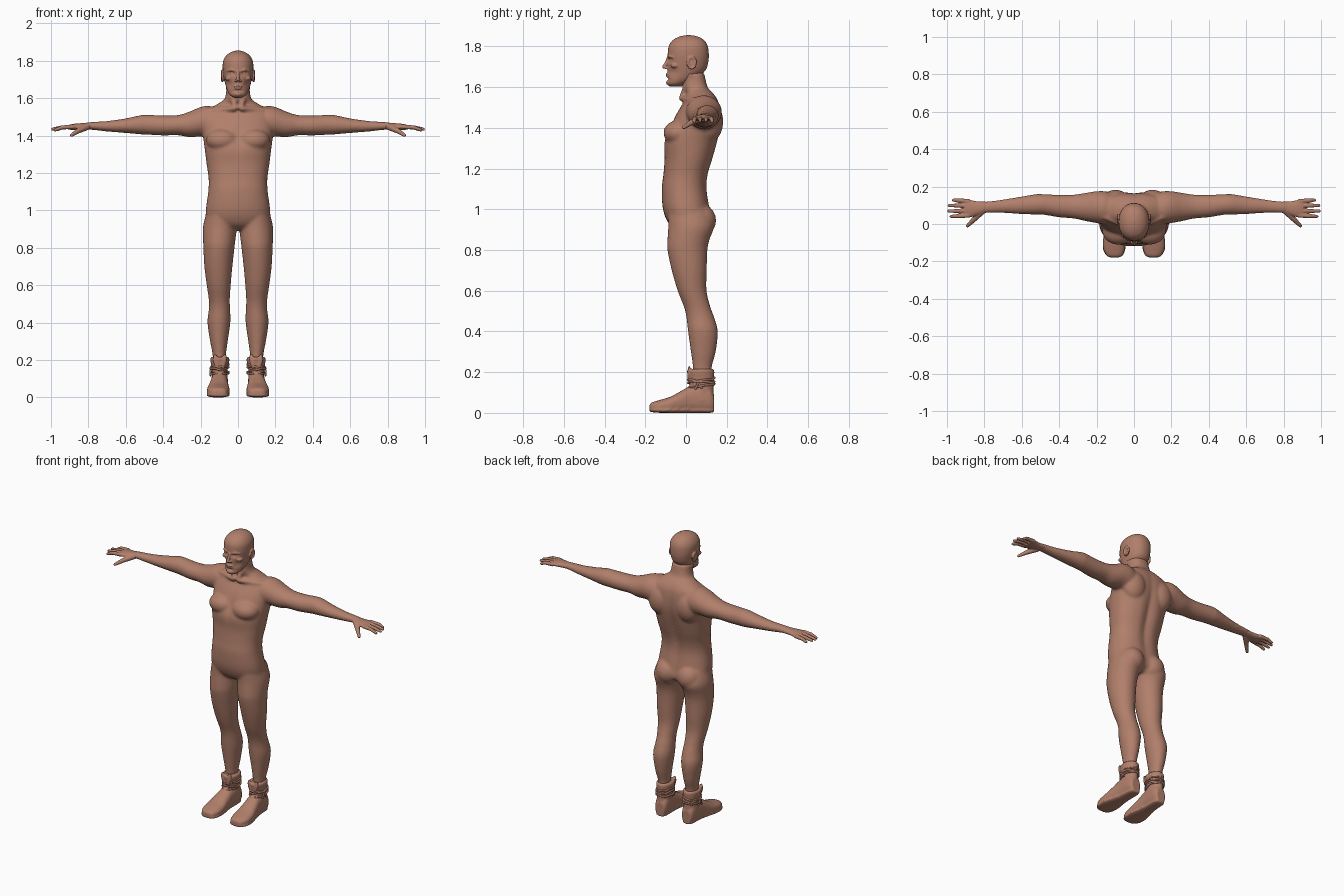
import bpy, bmesh, math
from mathutils import Vector, Matrix

skin = bpy.data.materials.new("skin_brown")
skin.diffuse_color = (0.44, 0.212, 0.147, 1)


def power(v, n):
    return math.copysign(abs(v) ** (2 / n), v)


def loft(bm, rows, axis="Z", side=1, n=2.0, segs=48, steps=5):
    """Smooth skin through (position, centre1, centre2, radius1, radius2) rows."""
    pts = [Vector(r) for r in rows]
    path = []
    for i in range(len(pts) - 1):
        a, b, c, d = pts[max(i - 1, 0)], pts[i], pts[i + 1], pts[min(i + 2, len(pts) - 1)]
        for k in range(steps):
            t = k / steps
            path.append(0.5 * (2 * b + (c - a) * t + (2 * a - 5 * b + 4 * c - d) * t ** 2
                               + (3 * b - a - 3 * c + d) * t ** 3))
    path.append(pts[-1])
    rings = []
    for p, c1, c2, r1, r2 in path:
        ring = []
        for k in range(segs):
            ang = 2 * math.pi * k / segs
            u, v = c1 + r1 * power(math.cos(ang), n), c2 + r2 * power(math.sin(ang), n)
            co = {"Z": (u, v, p), "X": (p, u, v), "Y": (u, p, v)}[axis]
            ring.append(bm.verts.new((co[0] * side, co[1], co[2])))
        rings.append(ring)
    for a, b in zip(rings, rings[1:]):
        for k in range(segs):
            j = (k + 1) % segs
            bm.faces.new((a[k], a[j], b[j], b[k]))
    bm.faces.new(rings[0])
    bm.faces.new(rings[-1])


def ball(bm, centre, size, tilt=0, axis="X"):
    m = Matrix.Translation(centre) @ Matrix.Rotation(tilt, 4, axis) @ Matrix.Diagonal((*size, 1))
    bmesh.ops.create_uvsphere(bm, u_segments=24, v_segments=16, radius=1, matrix=m)


def limb(bm, points, radii):
    """Round-ended chain of tapered cylinders."""
    for p, r in zip(points, radii):
        ball(bm, p, (r, r, r))
    for i in range(len(points) - 1):
        p, q = Vector(points[i]), Vector(points[i + 1])
        m = Matrix.Translation((p + q) / 2) @ (q - p).to_track_quat("Z", "Y").to_matrix().to_4x4()
        bmesh.ops.create_cone(bm, cap_ends=True, segments=16, radius1=radii[i],
                              radius2=radii[i + 1], depth=(q - p).length, matrix=m)


def dent(bm, centre, size, push):
    for v in bm.verts:
        d = sum(((v.co[i] - centre[i]) / size[i]) ** 2 for i in range(3))
        v.co += Vector(push) * math.exp(-d)


def fuse(name, bm, voxel, smooth):
    """Blend all overlapping pieces into one smooth skin."""
    bmesh.ops.recalc_face_normals(bm, faces=bm.faces)
    me = bpy.data.meshes.new(name)
    bm.to_mesh(me)
    bm.free()
    me.materials.append(skin)
    ob = bpy.data.objects.new(name, me)
    bpy.context.collection.objects.link(ob)
    mod = ob.modifiers.new("blend", "REMESH")
    mod.mode, mod.voxel_size, mod.use_smooth_shade = "VOXEL", voxel, True
    mod = ob.modifiers.new("soften", "SMOOTH")
    mod.factor, mod.iterations = 0.5, smooth
    return ob


# Torso with neck
bm = bmesh.new()
loft(bm, [(.895, 0, .02, .09, .06), (.93, 0, .02, .165, .105), (1.0, 0, .003, .172, .116),
          (1.1, 0, -.007, .159, .112), (1.17, 0, 0, .157, .111), (1.25, 0, .015, .168, .12),
          (1.33, 0, .025, .178, .132), (1.4, 0, .045, .187, .125), (1.47, 0, .062, .19, .108),
          (1.53, 0, .075, .172, .085), (1.57, 0, .068, .108, .067), (1.6, 0, .045, .07, .062),
          (1.67, 0, .033, .061, .057)], n=2.3)
dent(bm, (0, .15, 1.22), (.03, .08, .25), (0, -.02, 0))    # spine groove
dent(bm, (0, -.1, 1.39), (.02, .06, .07), (0, .01, 0))     # breastbone
for s in (1, -1):
    ball(bm, (s * .083, -.035, 1.375), (.088, .076, .062))             # chest muscle
    ball(bm, (s * .1, .115, 1.43), (.08, .068, .1))                    # shoulder blade
    ball(bm, (s * .078, .062, .945), (.08, .086, .085))                # buttock
    limb(bm, [(s * .012, -.022, 1.55), (s * .055, .02, 1.66)], [.013, .013])   # neck muscle
    limb(bm, [(s * .02, -.025, 1.545), (s * .16, .04, 1.535)], [.012, .014])   # collarbone
    # Legs
    loft(bm, [(1.0, .09, .01, .075, .1), (.92, .096, .025, .09, .112), (.85, .1, .012, .087, .103),
              (.8, .102, .007, .083, .098), (.7, .105, .016, .075, .086), (.6, .103, .03, .064, .071),
              (.52, .1, .055, .056, .065), (.47, .099, .07, .057, .068), (.4, .102, .083, .061, .073),
              (.3, .102, .085, .047, .061), (.22, .1, .08, .035, .046), (.12, .1, .08, .034, .044)],
         side=s)
    # Arms
    loft(bm, [(.08, .08, 1.46, .075, .07), (.15, .086, 1.474, .088, .084), (.2, .09, 1.474, .085, .079),
              (.26, .091, 1.46, .075, .068), (.32, .093, 1.456, .064, .054), (.4, .096, 1.454, .06, .053),
              (.48, .104, 1.458, .055, .053), (.52, .105, 1.458, .055, .051), (.6, .1, 1.453, .047, .039),
              (.7, .095, 1.45, .036, .028), (.78, .09, 1.452, .031, .021), (.83, .088, 1.45, .033, .017)],
         "X", s)
fuse("body", bm, .008, 6)

# Head with face
bm = bmesh.new()
loft(bm, [(1.602, 0, -.05, .02, .028), (1.615, 0, -.045, .042, .046), (1.64, 0, -.022, .057, .07),
          (1.68, 0, .002, .069, .092), (1.72, 0, .009, .077, .1), (1.76, 0, .011, .082, .101),
          (1.8, 0, .011, .079, .096), (1.83, 0, .012, .061, .077), (1.848, 0, .013, .034, .044),
          (1.855, 0, .013, .006, .008)], n=2.15)
for s in (1, -1):
    dent(bm, (s * .033, -.08, 1.733), (.017, .03, .011), (0, .015, 0))         # eye socket
    dent(bm, (s * .045, -.06, 1.675), (.02, .03, .022), (-s * .004, .006, 0))  # cheek hollow
dent(bm, (0, -.09, 1.638), (.03, .03, .008), (0, .007, 0))
for s in (1, -1):
    ball(bm, (s * .032, -.064, 1.732), (.013, .013, .010))                     # eye
    limb(bm, [(s * .012, -.083, 1.746), (s * .034, -.08, 1.752), (s * .055, -.062, 1.747)],
         [.008, .009, .007])                                                   # brow
    ball(bm, (s * .05, -.052, 1.706), (.02, .024, .014))                       # cheekbone
    ball(bm, (s * .011, -.096, 1.694), (.008, .011, .007))                     # nostril
    limb(bm, [(s * .084, .028 + .02 * math.cos(a), 1.72 + .028 * math.sin(a))
              if k else (s * .081, .018, 1.695)
              for k, a in enumerate([0, 3.3, 2.3, 1.3, .3, -.7, -1.5])],
         [.006] + [.0065] * 6)                                                 # ear rim
    ball(bm, (s * .079, .028, 1.718), (.008, .018, .026))
limb(bm, [(0, -.088, 1.742), (0, -.096, 1.718), (0, -.108, 1.699)], [.008, .008, .009])  # nose
ball(bm, (0, -.089, 1.663), (.024, .011, .0055))                               # upper lip
ball(bm, (0, -.087, 1.652), (.02, .011, .0055))                                # lower lip
ball(bm, (0, -.082, 1.622), (.023, .016, .014))                                # chin
fuse("head", bm, .0035, 2)

for s, word in ((1, "left"), (-1, "right")):
    # Hand with four fingers and a thumb
    bm = bmesh.new()
    loft(bm, [(.79, .09, 1.451, .03, .018), (.83, .085, 1.449, .035, .018), (.87, .082, 1.447, .045, .017),
              (.905, .083, 1.445, .046, .013)], "X", s)
    for y, tip, drop in ((.122, .965, .012), (.097, .988, .008), (.071, .991, .01), (.046, .978, .014)):
        limb(bm, [(s * .885, y, 1.447), (s * .94, y + (y - .083) * .1, 1.444),
                  (s * tip, y + (y - .083) * .15, 1.444 - drop)], [.0125, .011, .0085])
    limb(bm, [(s * .81, .07, 1.446), (s * .855, .025, 1.425), (s * .89, -.01, 1.402)],
         [.018, .014, .009])
    fuse(word + "_hand", bm, .004, 2)

    # Soft shoe with ankle cuff
    bm = bmesh.new()
    loft(bm, [(-.179, .104, .026, .022, .012), (-.168, .104, .029, .042, .022), (-.13, .106, .032, .058, .031),
              (-.08, .105, .039, .06, .039), (-.03, .103, .052, .053, .052), (.02, .1, .066, .047, .066),
              (.07, .098, .072, .045, .072), (.115, .097, .066, .041, .066), (.137, .097, .05, .03, .042)],
         "Y", s, 2.4)
    for v in bm.verts:                     # flatten and widen the sole
        if v.co.z < .022:
            v.co.z *= .55
            v.co.x = s * .103 + (v.co.x - s * .103) * 1.1
    loft(bm, [(.06, .1, .075, .044, .062), (.12, .098, .077, .042, .058), (.15, .098, .076, .043, .06),
              (.18, .097, .074, .048, .064), (.205, .097, .072, .051, .067), (.216, .097, .072, .046, .062)],
         "Z", s)
    for dx, lean in ((-.018, -.25), (.018, .25)):   # cuff flaps at the front
        ball(bm, (s * .097 + dx, .016, .19), (.017, .009, .043), lean, "Y")
    fuse(word + "_shoe", bm, .0045, 3)

    # Cords wound round the ankle, with a knot
    cu = bpy.data.curves.new(word + "_ankle_cord", "CURVE")
    cu.dimensions, cu.bevel_depth, cu.bevel_resolution = "3D", .0055, 3
    for z, tilt, turn in ((.132, .008, 0), (.145, .01, 2.0), (.158, .007, 3.6), (.168, .009, 5)):
        sp = cu.splines.new("POLY")
        sp.points.add(39)
        sp.use_cyclic_u = True
        for k, p in enumerate(sp.points):
            a = 2 * math.pi * k / 40
            p.co = (s * (.098 + .048 * math.cos(a)), .075 + .064 * math.sin(a),
                    z + tilt * math.sin(a + turn) + .002 * math.sin(5 * a), 1)
    for end in ((.153, .045, .115), (.153, .08, .118)):
        sp = cu.splines.new("POLY")
        sp.points.add(1)
        sp.points[0].co = (s * .147, .06, .148, 1)
        sp.points[1].co = (s * (end[0] - .007), end[1], end[2], 1)
    cu.use_fill_caps = True
    cu.materials.append(skin)
    ob = bpy.data.objects.new(word + "_ankle_cord", cu)
    bpy.context.collection.objects.link(ob)
    bpy.ops.object.select_all(action="DESELECT")
    ob.select_set(True)
    bpy.context.view_layer.objects.active = ob
    bpy.ops.object.convert(target="MESH")
    bpy.ops.object.shade_smooth()
